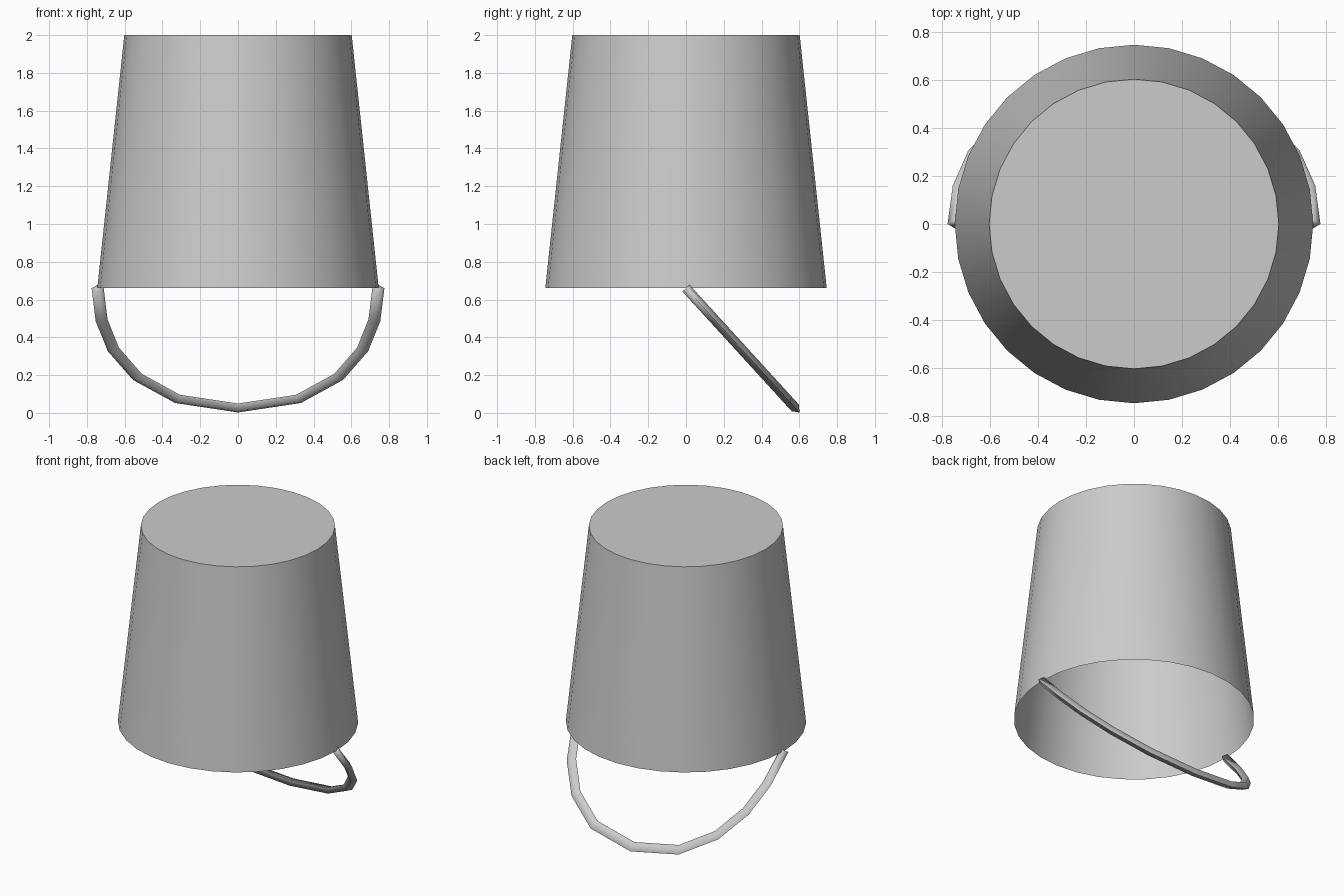
import bpy, bmesh, math
from mathutils import Vector

if "Cube" in bpy.data.objects:
    bpy.data.objects.remove(bpy.data.objects["Cube"])


def make_object(name, bm, angle):
    bmesh.ops.recalc_face_normals(bm, faces=bm.faces)
    mesh = bpy.data.meshes.new(name)
    bm.to_mesh(mesh)
    bm.free()
    obj = bpy.data.objects.new(name, mesh)
    bpy.context.collection.objects.link(obj)
    bpy.ops.object.select_all(action='DESELECT')
    obj.select_set(True)
    bpy.context.view_layer.objects.active = obj
    bpy.ops.object.shade_smooth_by_angle(angle=math.radians(angle))
    return obj


def bridge(bm, a, b):
    n = len(a)
    for i in range(n):
        bm.faces.new((a[i], a[(i + 1) % n], b[(i + 1) % n], b[i]))


# Upturned bucket: tapered thin wall, closed on top, open below
SIDES, RIM_Z, RIM_R, BASE_R = 32, 0.66, 0.745, 0.602
bm = bmesh.new()
rings = []
for r, z in ((RIM_R, RIM_Z), (BASE_R, 2.0)):
    rings.append([bm.verts.new((r * math.cos(t), r * math.sin(t), z))
                  for t in (2 * math.pi * i / SIDES for i in range(SIDES))])
bridge(bm, *rings)
bm.faces.new(rings[1])
bucket = make_object("bucket_body", bm, 30)
# the base of an open shell should face up
if bucket.data.polygons[-1].normal.z < 0:
    bucket.data.flip_normals()

# Bail handle: diamond section swept along an arc in a tilted plane
half = [(0.743, 0.66), (0.722, 0.49), (0.66, 0.336), (0.532, 0.19), (0.32, 0.074)]
front_path = [(-x, z) for x, z in half] + [(0, 0.026)] + half[::-1]
down = Vector((0, 0.674, -0.738)).normalized()
normal = Vector((0, 0.738, 0.674)).normalized()
pivot = Vector((0, 0, 0.66))
path = [pivot + Vector((x, 0, 0)) + down * ((0.66 - z) / -down.z) for x, z in front_path]

bm = bmesh.new()
sections = []
for i, p in enumerate(path):
    if i in (0, len(path) - 1):
        tangent = down if i == 0 else -down
    else:
        tangent = ((p - path[i - 1]).normalized() + (path[i + 1] - p).normalized()).normalized()
    side = normal.cross(tangent)
    sections.append([bm.verts.new(p + o) for o in
                     (side * 0.032, normal * 0.026, side * -0.032, normal * -0.026)])
for a, b in zip(sections, sections[1:]):
    bridge(bm, a, b)
bm.faces.new(sections[0])
bm.faces.new(sections[-1])
make_object("bail_handle", bm, 100)
